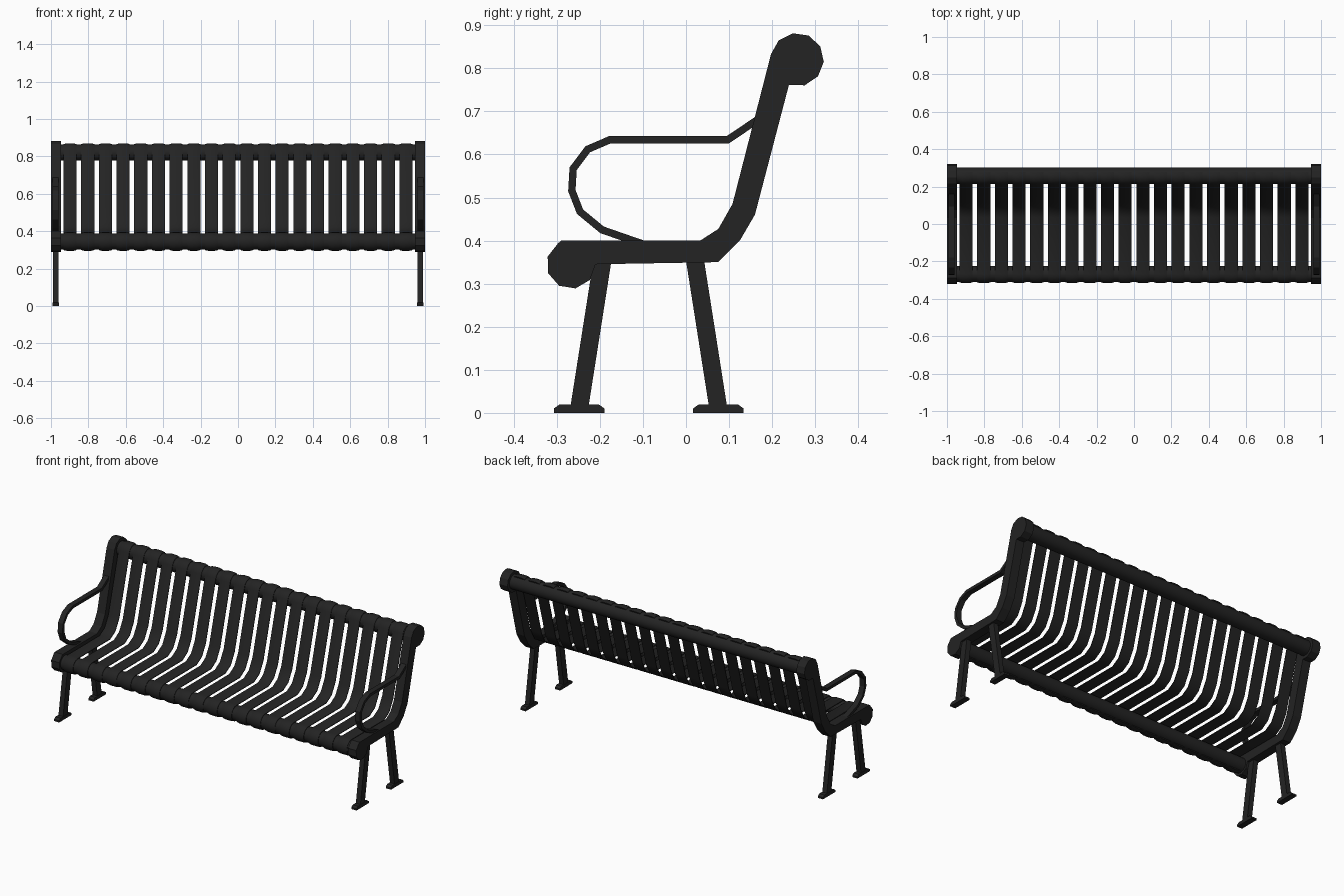
import bpy
import bmesh
from math import sin, cos, radians
from mathutils import Vector

cube = bpy.data.objects.get("Cube")
if cube:
    bpy.data.objects.remove(cube, do_unlink=True)

metal = bpy.data.materials.new("black_metal")
metal.use_nodes = True
BLACK = (0.017, 0.017, 0.017, 1)
metal.diffuse_color = BLACK
metal.node_tree.nodes["Principled BSDF"].inputs["Base Color"].default_value = BLACK

# Centres (y, z) of the two rolled edges
SEAT_ROLL = (-0.267, 0.345)
BACK_ROLL = (0.258, 0.82)


def arc(centre, radius, start, end, steps):
    """Points on a circle in the y-z plane, angles in degrees."""
    angles = [radians(start + (end - start) * i / steps) for i in range(steps + 1)]
    return [(centre[0] + radius * cos(a), centre[1] + radius * sin(a)) for a in angles]


def finish(name, bm, mirror=False, smooth=False):
    bmesh.ops.recalc_face_normals(bm, faces=bm.faces)
    mesh = bpy.data.meshes.new(name)
    bm.to_mesh(mesh)
    bm.free()
    mesh.materials.append(metal)
    obj = bpy.data.objects.new(name, mesh)
    bpy.context.collection.objects.link(obj)
    if mirror:
        obj.modifiers.new("both_ends", 'MIRROR')
    if smooth:
        bpy.ops.object.select_all(action='DESELECT')
        obj.select_set(True)
        bpy.context.view_layer.objects.active = obj
        bpy.ops.object.shade_smooth_by_angle(angle=radians(40))
    return obj


def plate(name, outline, x0, x1, **options):
    """Extrude a y-z outline along x."""
    bm = bmesh.new()
    face = bm.faces.new([bm.verts.new((x0, y, z)) for y, z in outline])
    extruded = bmesh.ops.extrude_face_region(bm, geom=[face])["geom"]
    verts = [v for v in extruded if isinstance(v, bmesh.types.BMVert)]
    bmesh.ops.translate(bm, verts=verts, vec=(x1 - x0, 0, 0))
    return finish(name, bm, **options)


def sweep(name, path, section, x, **options):
    """Carry a section of (sideways, outward) points along a y-z path."""
    bm = bmesh.new()
    pts = [Vector(p) for p in path]
    rings = []
    for i, p in enumerate(pts):
        before = (p - pts[i - 1]).normalized() if i else None
        after = (pts[i + 1] - p).normalized() if i + 1 < len(pts) else None
        before, after = before or after, after or before
        tangent = (before + after).normalized()
        normal = Vector((-tangent.y, tangent.x)) / tangent.dot(after)
        rings.append([bm.verts.new((x + s, p.x + normal.x * h, p.y + normal.y * h))
                      for s, h in section])
    n = len(section)
    for a, b in zip(rings, rings[1:]):
        for j in range(n):
            k = (j + 1) % n
            bm.faces.new((a[j], a[k], b[k], b[j]))
    bm.faces.new(rings[0])
    bm.faces.new(rings[-1])
    return finish(name, bm, **options)


# End frames: seat rail, bend, back rail and rolled ends in one outline
frame = arc(BACK_ROLL, 0.062, 168, -108, 8)
frame += [(0.16, 0.46), (0.125, 0.4), (0.075, 0.35)]
frame += arc(SEAT_ROLL, 0.057, 360, 122, 6)
frame += [(-0.29, 0.4), (0.033, 0.4), (0.075, 0.427), (0.108, 0.485)]
plate("end_frame", frame, 0.947, 1, mirror=True)

# Legs and chamfered feet
for name, top, bottom in (("front_leg", -0.193, -0.248), ("rear_leg", 0.02, 0.075)):
    half = 0.021
    plate(name, [(top - half, 0.36), (top + half, 0.36),
                 (bottom + half, 0.01), (bottom - half, 0.01)], 0.96, 0.99, mirror=True)
    foot = [(side * w, z) for side, w, z in
            ((-1, 0.059, 0), (1, 0.059, 0), (1, 0.059, 0.01),
             (1, 0.045, 0.02), (-1, 0.045, 0.02), (-1, 0.059, 0.01))]
    plate(name.replace("leg", "foot"), [(bottom + y, z) for y, z in foot],
          0.958, 0.992, mirror=True)

# Looped armrests
arm = [(0.18, 0.69), (0.097, 0.634), (-0.177, 0.634), (-0.228, 0.612), (-0.262, 0.567),
       (-0.265, 0.516), (-0.246, 0.467), (-0.195, 0.425), (-0.1, 0.392)]
w, h = 0.016, 0.0085
sweep("armrest", arm, [(-w, -h), (w, -h), (w, h), (-w, h)], 0.975, mirror=True)

# Long tubes under the rolled edges
for name, centre in (("seat_tube", SEAT_ROLL), ("back_tube", BACK_ROLL)):
    plate(name, arc(centre, 0.043, 0, 345, 23), -0.95, 0.95, smooth=True)

# Slats: slightly crowned straps wrapping over both tubes
slat_path = arc(SEAT_ROLL, 0.046, 290, 90, 10)
slat_path += [(0.035, 0.391), (0.083, 0.42), (0.118, 0.483)]
slat_path += arc(BACK_ROLL, 0.046, 165, 65, 5)
w, h = 0.035, 0.004
strap = [(-w, -h), (w, -h), (w, 0), (w * 0.5, h), (-w * 0.5, h), (-w, 0)]
COUNT, PITCH = 20, 0.0945
slats = sweep("slats", slat_path, strap, -PITCH * (COUNT - 1) / 2, smooth=True)
array = slats.modifiers.new("row", 'ARRAY')
array.count = COUNT
array.use_relative_offset = False
array.use_constant_offset = True
array.constant_offset_displace = (PITCH, 0, 0)
